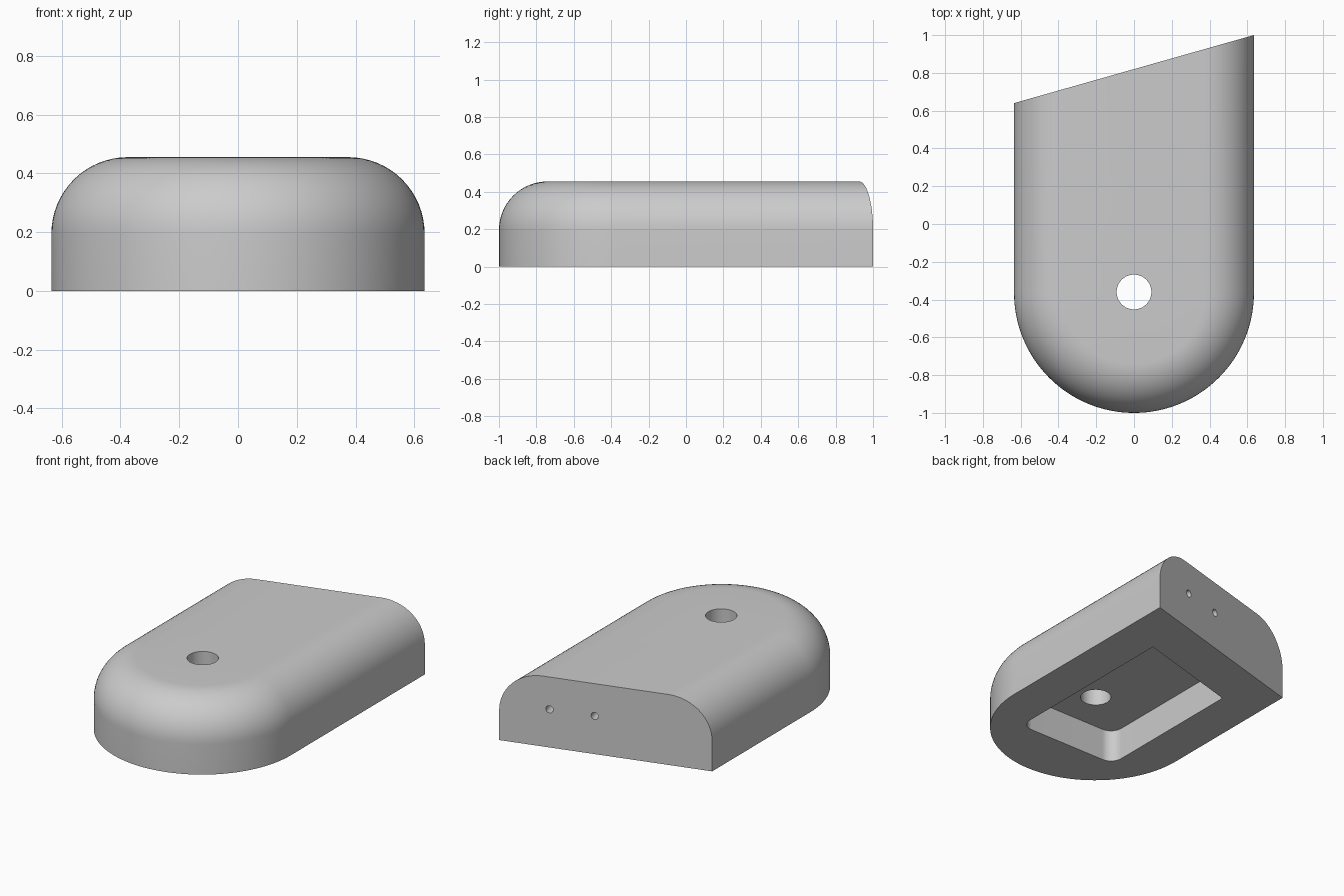
import bpy, bmesh, math
from mathutils import Vector

if "Cube" in bpy.data.objects:
    bpy.data.objects.remove(bpy.data.objects["Cube"])

SLOPE = 0.2835                      # slant of the back


def slab(name, rings, back, cy, corner=None):
    """Stack of outlines (half width, height): slanted back, rounded front.
    Without corner the front is a full half circle around cy."""
    bm = bmesh.new()
    loops = []
    for r, z in rings:
        c = corner or r
        pts = [(-r, back - SLOPE * r)]
        for side, start in ((-1, math.pi), (1, 1.5 * math.pi)):
            for i in range(33):
                if side > 0 and i == 0 and c == r:
                    continue
                a = start + math.pi / 2 * i / 32
                pts.append((side * (r - c) + c * math.cos(a), cy + c * math.sin(a)))
        pts.append((r, back + SLOPE * r))
        loops.append([bm.verts.new((x, y, z)) for x, y in pts])
    n = len(loops[0])
    for lo, hi in zip(loops, loops[1:]):
        for i in range(n - 1):
            bm.faces.new((lo[i], lo[i + 1], hi[i + 1], hi[i]))
    # flat bottom, top and slanted back
    bm.faces.new(loops[0][::-1])
    bm.faces.new(loops[-1])
    bm.faces.new([l[-1] for l in loops] + [l[0] for l in reversed(loops)])
    bmesh.ops.recalc_face_normals(bm, faces=bm.faces)
    me = bpy.data.meshes.new(name)
    bm.to_mesh(me)
    bm.free()
    ob = bpy.data.objects.new(name, me)
    bpy.context.collection.objects.link(ob)
    return ob


def drill(name, radius, depth, centre, axis):
    bpy.ops.mesh.primitive_cylinder_add(vertices=48, radius=radius, depth=depth, location=centre)
    ob = bpy.context.object
    ob.name = name
    ob.rotation_euler = Vector(axis).to_track_quat('Z', 'Y').to_euler()
    return ob


# rounded outer body
R, H, F = 0.635, 0.455, 0.26
rings = [(R, 0)]
for i in range(17):
    a = math.pi / 2 * i / 16
    rings.append((R - F + F * math.cos(a), H - F + F * math.sin(a)))
body = slab("body", rings, 0.82, -0.365)

# hollow underside, main hole, two small holes through the back wall
cutters = [
    slab("cavity_cutter", [(0.36, -0.1), (0.36, 0.21)], 0.505, -0.55, 0.08),
    drill("main_hole_cutter", 0.092, 1.2, (0, -0.36, 0.3), (0, 0, 1)),
]
for x in (0.065, 0.335):
    cutters.append(drill("small_hole_cutter", 0.023, 0.5, (x, 0.82 + SLOPE * x, 0.246), (-SLOPE, 1, 0)))

bpy.context.view_layer.objects.active = body
for c in cutters:
    c.hide_render = True
    m = body.modifiers.new("cut", 'BOOLEAN')
    m.operation, m.solver, m.object = 'DIFFERENCE', 'EXACT', c
    bpy.ops.object.modifier_apply(modifier=m.name)
for c in cutters:
    bpy.data.objects.remove(c)

bpy.ops.object.select_all(action='DESELECT')
body.select_set(True)
bpy.ops.object.shade_smooth_by_angle(angle=math.radians(30))
